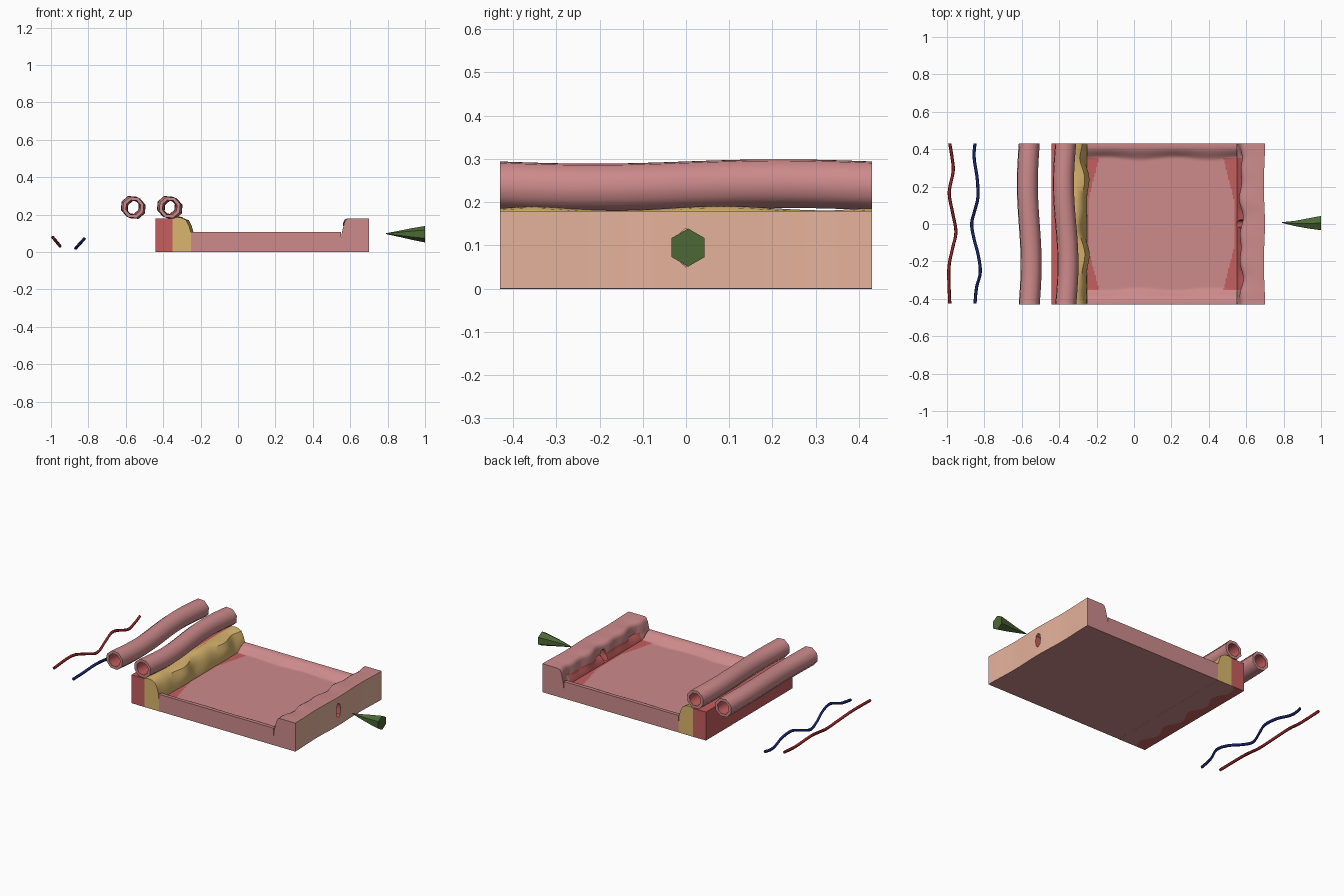
import bpy, bmesh, math
from math import sin, cos, pi

if "Cube" in bpy.data.objects:
    bpy.data.objects.remove(bpy.data.objects["Cube"])


def material(name, rgb):
    m = bpy.data.materials.new(name)
    lin = [((c / 255 + 0.055) / 1.055) ** 2.4 for c in rgb]
    m.diffuse_color = (*lin, 1)
    m.use_nodes = True
    m.node_tree.nodes["Principled BSDF"].inputs["Base Color"].default_value = m.diffuse_color
    return m


PINK = material("tissue_pink", (205, 138, 139))
RED = material("muscle_red", (197, 94, 94))
FAT = material("fat_tan", (219, 182, 110))
SKIN = material("skin_peach", (230, 179, 156))
GREEN = material("dark_green", (76, 104, 54))
ARTERY = material("artery_red", (150, 34, 36))
VEIN = material("vein_blue", (22, 38, 110))


def loft(name, rings, mats, rule=None, caps=True, angle=35):
    """Skin closed rings of points; rule(face) picks a material slot."""
    bm = bmesh.new()
    vs = [[bm.verts.new(p) for p in ring] for ring in rings]
    n = len(vs[0])
    for a, b in zip(vs, vs[1:]):
        for i in range(n):
            j = (i + 1) % n
            bm.faces.new((a[i], a[j], b[j], b[i]))
    if caps:
        bm.faces.new(vs[0])
        bm.faces.new(vs[-1])
    return finish(name, bm, mats, rule, angle)


def finish(name, bm, mats, rule=None, angle=35):
    bmesh.ops.recalc_face_normals(bm, faces=bm.faces[:])
    if rule:
        for f in bm.faces:
            f.material_index = rule(f)
    me = bpy.data.meshes.new(name)
    bm.to_mesh(me)
    bm.free()
    for m in mats:
        me.materials.append(m)
    ob = bpy.data.objects.new(name, me)
    bpy.context.collection.objects.link(ob)
    bpy.ops.object.select_all(action='DESELECT')
    ob.select_set(True)
    bpy.context.view_layer.objects.active = ob
    bpy.ops.object.shade_smooth_by_angle(angle=math.radians(angle))
    return ob


def section_loft(name, section, mats, rule=None, steps=56, angle=35):
    """Loft an x/z section that changes along y."""
    ys = [-0.43 + 0.86 * i / steps for i in range(steps + 1)]
    return loft(name, [[(x, y, z) for x, z in section(y)] for y in ys], mats, rule,
                angle=angle)


def fade(y):
    """Keeps waves at zero on the cut ends."""
    return min(1, (0.43 - abs(y)) / 0.08)


# Floor: shallow tray with rounded front and back rims
def floor_section(y):
    pts = [(0.55, 0), (-0.25, 0)]
    for i in range(121):
        x = -0.25 + 0.8 * i / 120
        w = 0.008 * sin(17 * x + 1) * fade(y)
        t = min(1, max(0, (0.43 - abs(y)) / (0.085 + w)))
        pts.append((x, 0.069 + 0.019 * (1 + cos(pi * t ** 1.5))))
    return pts


def floor_rule(f):
    x, y, z = f.calc_center_median()
    a = abs(y)
    if a > 0.35 or f.normal.z < 0.5:
        return 0
    edge = 0.014 + 0.055 * max(0, (a - 0.12) / 0.22)
    return int(x > 0.55 - edge or x < -0.26 + edge)


section_loft("cavity_floor", floor_section, [PINK, RED], floor_rule, steps=110, angle=60)


# Right wall: wavy inner face with red foot, skin on the outer face
def wall_section(y):
    f = fade(y)
    w = f * (0.006 * sin(21 * y + 1.2) + 0.006 * sin(37 * y) + 0.004)
    o = 0.697 + 0.003 * cos(15 * y)
    return [(0.55, 0), (o, 0), (o, 0.179), (0.588 + w, 0.179), (0.576 + w, 0.172),
            (0.568 + w, 0.155), (0.557 + w + 0.014 * f, 0.11),
            (0.553 + 0.012 * f, 0.09), (0.55, 0.06)]


def wall_rule(f):
    c = f.calc_center_median()
    if f.normal.x > 0.9:
        return 1
    return 2 if f.normal.x < -0.2 and c.z < 0.115 and abs(c.y) < 0.355 else 0


wall = section_loft("skin_wall", wall_section, [PINK, SKIN, RED], wall_rule)

# Puncture through the wall, with red lining
cutter = loft("puncture_cutter",
              [[(x, 0.022 * cos(k * pi / 4), 0.095 + 0.045 * sin(k * pi / 4))
                for k in range(8)] for x in (0.5, 0.8)],
              [PINK, SKIN, RED], lambda f: 2)
mod = wall.modifiers.new("puncture", 'BOOLEAN')
mod.object = cutter
mod.operation = 'DIFFERENCE'
mod.solver = 'EXACT'
bpy.context.view_layer.objects.active = wall
bpy.ops.object.modifier_apply(modifier=mod.name)
bpy.data.objects.remove(cutter)
for p in wall.data.polygons:
    if p.material_index == 1:
        p.use_smooth = False


# Fat layer with lumpy inner face
def fat_section(y):
    f = fade(y)
    w = f * (0.010 * sin(16 * y - 1.6) + 0.006 * sin(31 * y))
    h = f * 0.005 * sin(13 * y + 0.5)
    return [(-0.35, 0.001), (-0.25, 0.001), (-0.25, 0.06), (-0.252 + w, 0.105),
            (-0.262 + w, 0.14), (-0.277 + w, 0.17), (-0.30 + w * 0.5, 0.182 + h),
            (-0.325, 0.186 + h), (-0.35, 0.179)]


section_loft("fat_layer", fat_section, [FAT])


# Muscle block on the left, and thin underside sheet
def block(x0, x1, z0, z1):
    return [(x0, z0), (x1, z0), (x1, z1), (x0, z1)]


section_loft("muscle_block", lambda y: block(-0.44, -0.35, 0, 0.179), [RED], steps=1)
section_loft("underside_sheet",
             lambda y: block(-0.375 + 0.02 * sin(30 * y), -0.25, -0.0005, 0.002), [PINK])


# Two hollow tubes, red inside
def hollow_tube(name, cx, amp):
    ro, ri, n, steps = 0.059, 0.041, 8, 28
    rows = []
    for i in range(steps + 1):
        y = -0.43 + 0.86 * i / steps
        s = sin(2 * pi * y / 0.86)
        rows.append((cx - amp * s, y, 0.238 + 0.005 * s))
    bm = bmesh.new()

    def ring(c, r):
        return [bm.verts.new((c[0] + r * cos(2 * pi * (k + 0.4) / n), c[1],
                              c[2] + r * sin(2 * pi * (k + 0.4) / n))) for k in range(n)]

    # closed sweep: outer rings forward, inner rings back
    loops = [ring(c, ro) for c in rows] + [ring(c, ri) for c in reversed(rows)]
    for m, a in enumerate(loops):
        b = loops[(m + 1) % len(loops)]
        for k in range(n):
            j = (k + 1) % n
            face = bm.faces.new((a[k], a[j], b[j], b[k]))
            face.material_index = int(steps < m < 2 * steps + 1)
    return finish(name, bm, [PINK, RED], angle=50)


hollow_tube("outer_tube", -0.56, 0.010)
hollow_tube("inner_tube", -0.365, 0.012)


# Thin vessels: paths given as (x, y) with z tied to x
def vessel(name, path, zfun, mat):
    pts = []
    for i in range(len(path) - 1):
        p = [path[max(0, min(len(path) - 1, i + d))] for d in (-1, 0, 1, 2)]
        for s in range(4):
            t = s / 4
            pts.append([0.5 * (2 * b + (c - a) * t + (2 * a - 5 * b + 4 * c - d) * t * t
                               + (3 * b - a - 3 * c + d) * t ** 3)
                        for a, b, c, d in zip(*p)])
    pts.append(path[-1])
    r = 0.0085
    rings = [[(x + r * cos(k * pi / 3), y, zfun(x) + r * sin(k * pi / 3))
              for k in range(6)] for x, y in pts]
    loft(name, rings, [mat], angle=65)


vessel("artery", [(-0.985, -0.425), (-0.99, -0.24), (-0.97, -0.13), (-0.952, -0.04),
                  (-0.972, 0.07), (-0.988, 0.17), (-0.967, 0.28), (-0.972, 0.35),
                  (-0.985, 0.43)], lambda x: 0.06 - 1.2 * (x + 0.975), ARTERY)
vessel("vein", [(-0.85, -0.425), (-0.842, -0.34), (-0.822, -0.26), (-0.832, -0.17),
                (-0.855, -0.08), (-0.868, 0.0), (-0.852, 0.07), (-0.835, 0.14),
                (-0.838, 0.24), (-0.852, 0.33), (-0.855, 0.38), (-0.85, 0.43)],
       lambda x: 0.045 + 1.1 * (x + 0.845), VEIN)

# Green six-sided spike pointing at the puncture
spike = [(0.79, 0.008, 0.098, 0.002), (0.86, 0.003, 0.097, 0.016),
         (0.93, 0.003, 0.096, 0.031), (1.0, 0.005, 0.095, 0.044)]
loft("spike", [[(x, y + r * sin(k * pi / 3), z + r * cos(k * pi / 3)) for k in range(6)]
               for x, y, z, r in spike], [GREEN], angle=30)
